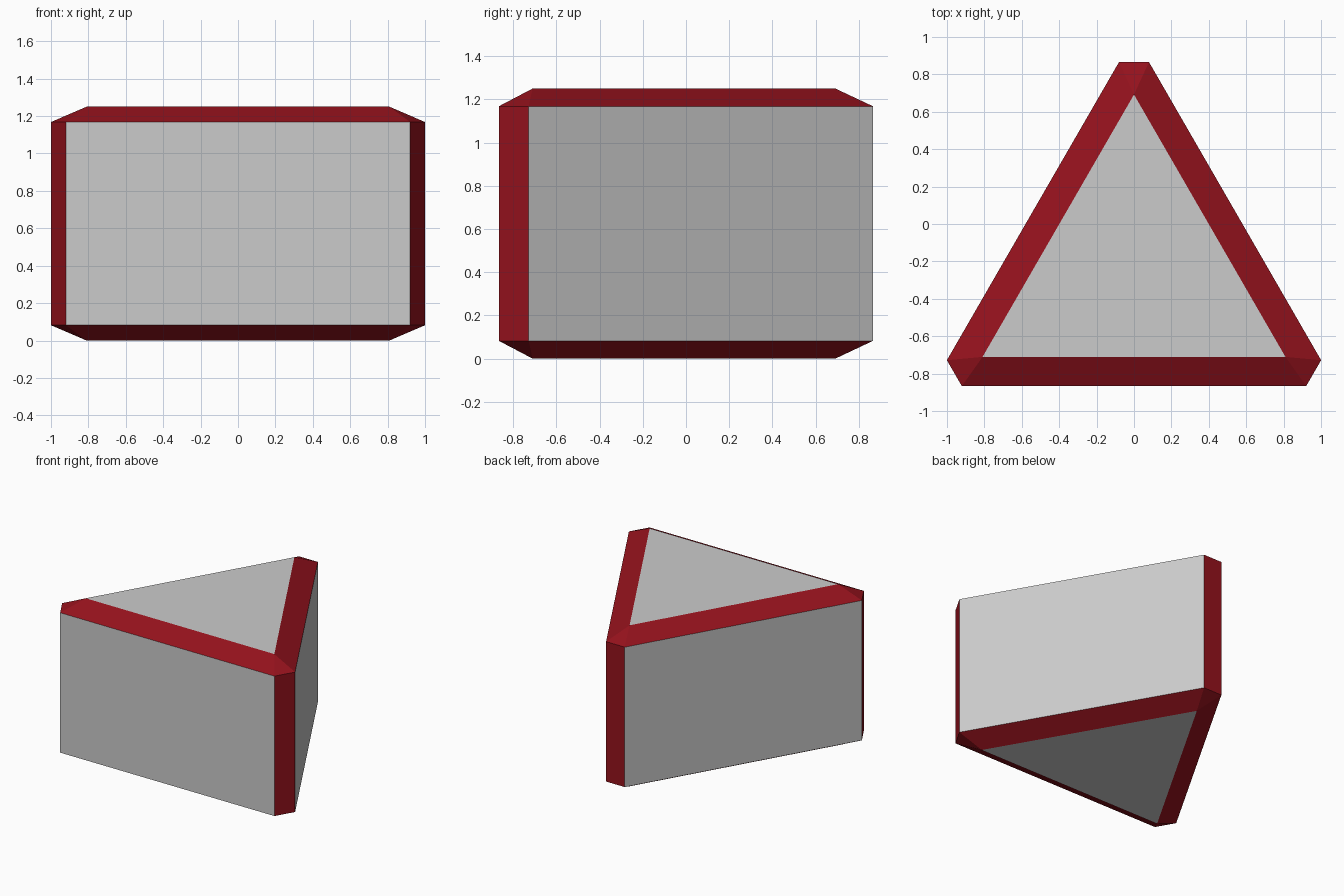
import bpy, bmesh
from math import radians
from mathutils import Matrix, Vector

if "Cube" in bpy.data.objects:
    bpy.data.objects.remove(bpy.data.objects["Cube"])

HEIGHT = 1.25      # overall height
CHAMFER_Z = 0.082  # height of the top and bottom chamfers
CENTRE_Y = -0.243  # axis of the triangle
TIP = 0.935        # centre to corner of the top and bottom faces
CORNER = Vector((0.08, 1.109, 0))  # end of a side face, seen from the axis


def material(name, colour):
    mat = bpy.data.materials.new(name)
    mat.diffuse_color = (*colour, 1)
    mat.use_nodes = True
    mat.node_tree.nodes["Principled BSDF"].inputs["Base Color"].default_value = mat.diffuse_color
    return mat


bm = bmesh.new()
turns = [Matrix.Rotation(radians(-120 * i), 3, 'Z') for i in range(3)]


def add(point, z):
    return bm.verts.new((point.x, point.y + CENTRE_Y, z))


# Rings: triangular caps and the wider six-cornered middle
def cap_ring(z):
    return [add(t @ Vector((0, TIP, 0)), z) for t in turns]


def side_ring(z):
    return [add(t @ Vector((s * CORNER.x, CORNER.y, 0)), z)
            for t in turns for s in (-1, 1)]


bottom, low = cap_ring(0), side_ring(CHAMFER_Z)
high, top = side_ring(HEIGHT - CHAMFER_Z), cap_ring(HEIGHT)


def face(verts, slot):
    bm.faces.new(verts).material_index = slot


# Grey caps
face(top, 0)
face(bottom, 0)
for i in range(3):
    j = (i + 1) % 3
    l, r, n = 2 * i, 2 * i + 1, 2 * j
    face((low[r], low[n], high[n], high[r]), 0)    # grey side
    face((low[l], low[r], high[r], high[l]), 1)    # upright red chamfer
    for cap, ring in ((top, high), (bottom, low)):
        face((cap[i], cap[j], ring[n], ring[r]), 1)  # long red chamfer
        face((cap[i], ring[r], ring[l]), 1)          # red corner facet
bmesh.ops.recalc_face_normals(bm, faces=bm.faces)

mesh = bpy.data.meshes.new("chamfered_triangular_block")
bm.to_mesh(mesh)
bm.free()
mesh.materials.append(material("grey", (0.8, 0.8, 0.8)))
mesh.materials.append(material("dark_red", (0.30, 0.006, 0.012)))
block = bpy.data.objects.new("chamfered_triangular_block", mesh)
bpy.context.collection.objects.link(block)
